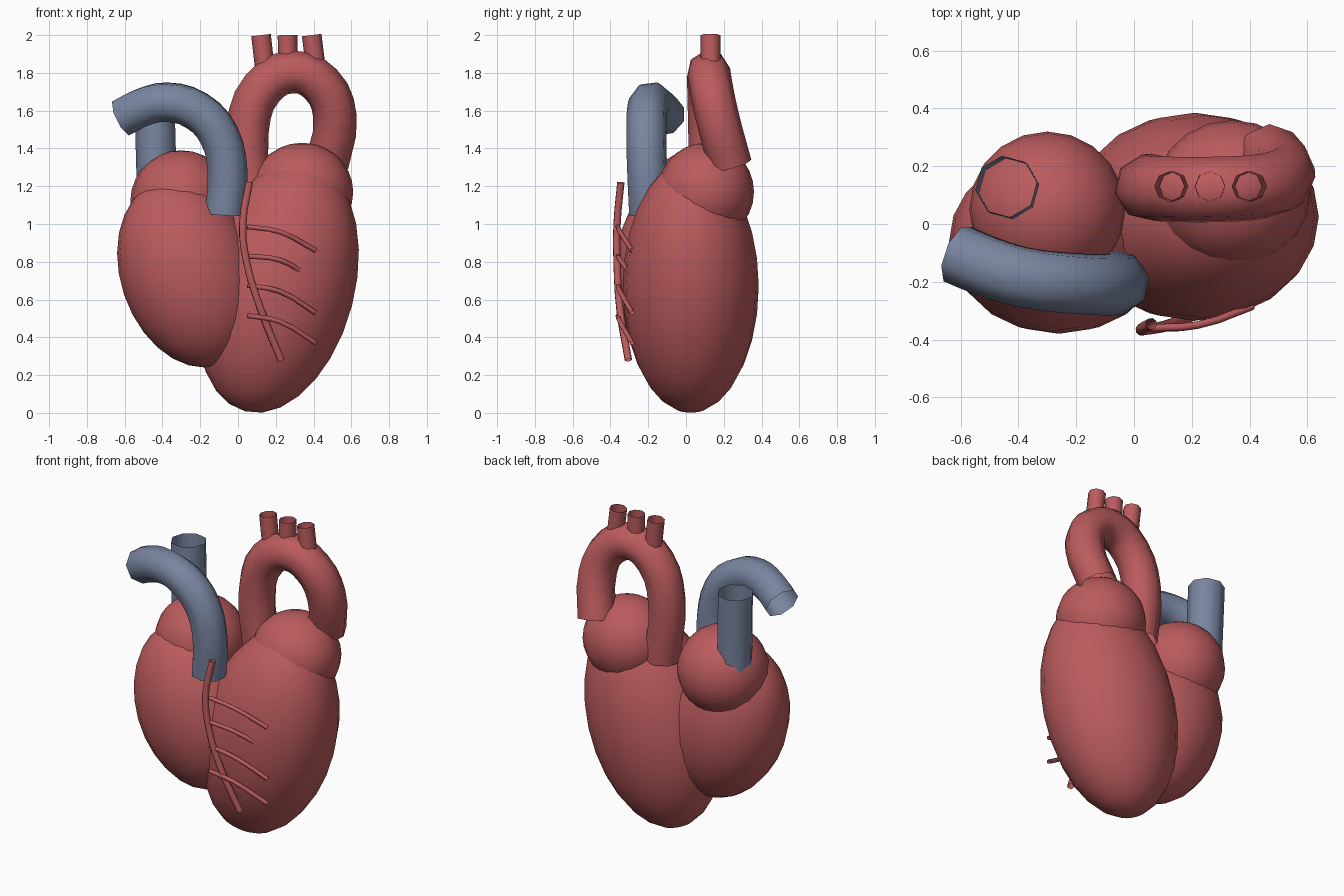
import bpy
from math import radians

cube = bpy.data.objects.get("Cube")
if cube:
    bpy.data.objects.remove(cube, do_unlink=True)


def material(name, rgb):
    mat = bpy.data.materials.new(name)
    mat.use_nodes = True
    mat.diffuse_color = (*rgb, 1)
    mat.node_tree.nodes["Principled BSDF"].inputs["Base Color"].default_value = (*rgb, 1)
    return mat


RED = material("muscle red", (0.50, 0.105, 0.11))
BLUE = material("vein blue", (0.19, 0.235, 0.35))


def select_only(obj):
    bpy.ops.object.select_all(action="DESELECT")
    obj.select_set(True)
    bpy.context.view_layer.objects.active = obj


def chamber(name, centre, radii, tilt=0):
    """Smooth ellipsoid leaning sideways by tilt degrees."""
    bpy.ops.mesh.primitive_uv_sphere_add(segments=20, ring_count=14, location=centre)
    obj = bpy.context.object
    obj.name = name
    obj.scale = radii
    obj.rotation_euler.y = radians(tilt)
    obj.data.materials.append(RED)
    bpy.ops.object.shade_smooth()
    return obj


def vessel(name, path, radius, mat, steps=3):
    """Open eight-sided tube swept along a smooth path."""
    curve = bpy.data.curves.new(name, "CURVE")
    curve.dimensions = "3D"
    curve.resolution_u = steps
    curve.bevel_depth = radius
    curve.bevel_resolution = 2
    spline = curve.splines.new("BEZIER")
    spline.bezier_points.add(len(path) - 1)
    for point, co in zip(spline.bezier_points, path):
        point.co = co
        point.handle_left_type = point.handle_right_type = "AUTO"
    obj = bpy.data.objects.new(name, curve)
    bpy.context.collection.objects.link(obj)
    curve.materials.append(mat)
    select_only(obj)
    bpy.ops.object.convert(target="MESH")
    bpy.ops.object.shade_smooth()
    return obj


# Heart chambers
chamber("left_ventricle", (0.21, 0.025, 0.67), (0.407, 0.36, 0.684), 14.6)
chamber("right_ventricle", (-0.26, -0.06, 0.74), (0.362, 0.32, 0.513), -18.6)
chamber("right_atrium", (-0.30, 0.05, 1.12), (0.27, 0.27, 0.27))
chamber("left_atrium", (0.34, 0.105, 1.17), (0.27, 0.255, 0.26))

# Aortic arch and its three upper branches
vessel("aorta", [(0.08, 0.13, 1.12), (0.05, 0.125, 1.5), (0.13, 0.12, 1.72),
                 (0.29, 0.12, 1.805), (0.44, 0.13, 1.74), (0.513, 0.165, 1.57),
                 (0.47, 0.235, 1.31)], 0.115, RED)
for i, (low, high) in enumerate([(0.14, 0.122), (0.265, 0.262), (0.41, 0.39)]):
    vessel(f"aorta_branch_{i + 1}", [(low, 0.13, 1.84), (high, 0.13, 2.0)], 0.052, RED, 1)

# Blue vessels
vessel("pulmonary_artery", [(-0.07, -0.195, 1.05), (-0.055, -0.205, 1.27),
                            (-0.10, -0.21, 1.47), (-0.22, -0.205, 1.6),
                            (-0.38, -0.185, 1.645), (-0.5, -0.15, 1.62),
                            (-0.61, -0.105, 1.565)], 0.108, BLUE)
vessel("vena_cava", [(-0.43, 0.12, 1.2), (-0.443, 0.13, 1.68)], 0.107, BLUE, 1)

# Coronary artery on the front, with four side branches
vessel("coronary_artery", [(0.06, -0.345, 1.22), (0.025, -0.365, 1.0),
                           (0.045, -0.365, 0.8), (0.12, -0.35, 0.55),
                           (0.228, -0.305, 0.28)], 0.02, RED)
branches = [(0.985, 0.41, 0.86), (0.83, 0.365, 0.73), (0.675, 0.41, 0.53), (0.515, 0.41, 0.37)]
for i, (start, end_x, end) in enumerate(branches):
    vessel(f"coronary_branch_{i + 1}",
           [(0.05, -0.36, start), (0.22, -0.35, start * 0.75 + end * 0.25 + 0.005),
            (end_x, -0.285, end)], 0.013, RED)
